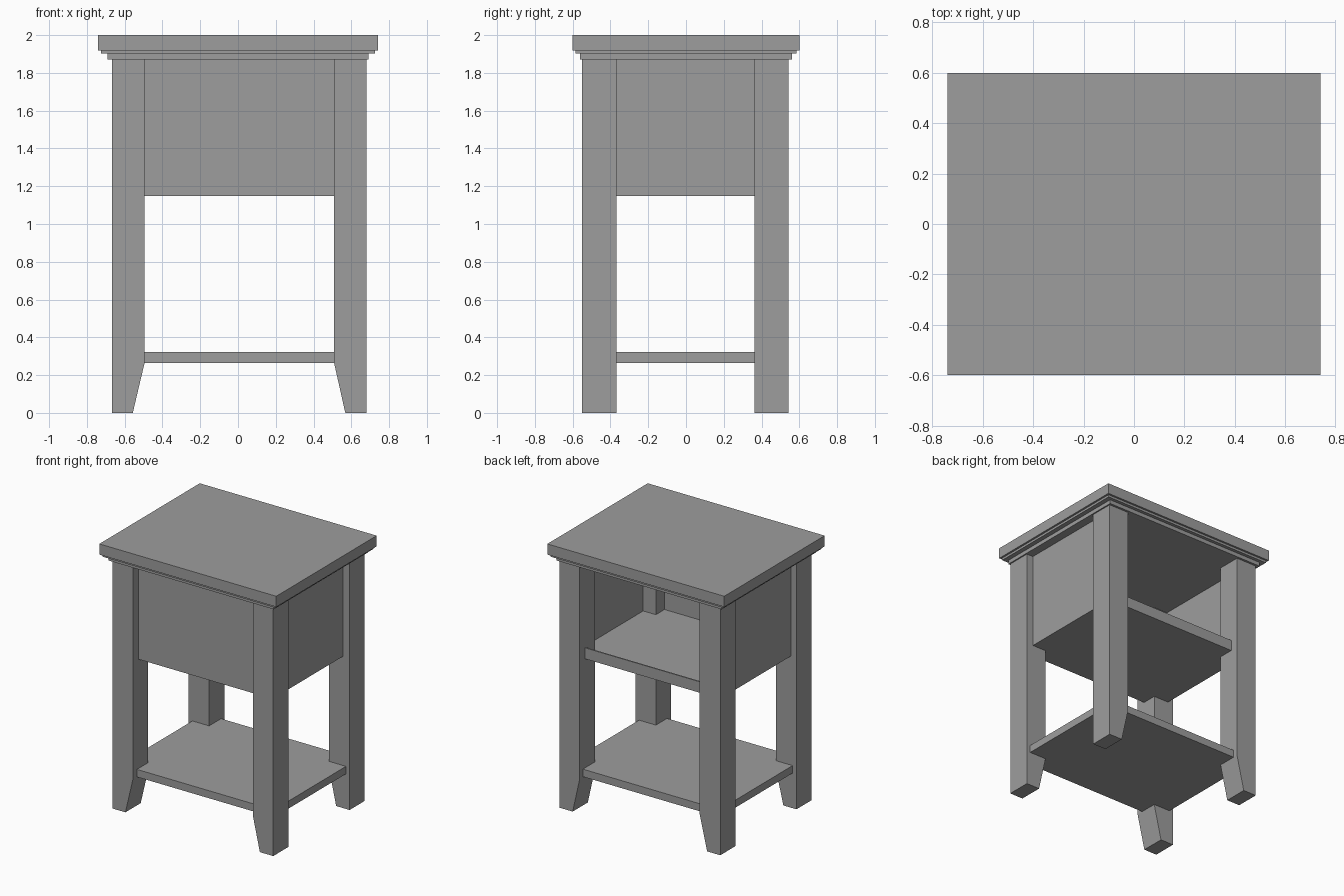
import bpy
import bmesh

if "Cube" in bpy.data.objects:
    bpy.data.objects.remove(bpy.data.objects["Cube"])

grey = bpy.data.materials.new("dark_grey")
grey.diffuse_color = (0.34, 0.34, 0.34, 1)
grey.use_nodes = True
grey.node_tree.nodes["Principled BSDF"].inputs["Base Color"].default_value = grey.diffuse_color


def box(name, x0, x1, y0, y1, z0, z1):
    """Axis-aligned box from its limits."""
    bm = bmesh.new()
    bmesh.ops.create_cube(bm, size=1)
    for v in bm.verts:
        v.co.x = x1 if v.co.x > 0 else x0
        v.co.y = y1 if v.co.y > 0 else y0
        v.co.z = z1 if v.co.z > 0 else z0
    return finish(name, bm)


def finish(name, bm):
    bmesh.ops.recalc_face_normals(bm, faces=bm.faces)
    me = bpy.data.meshes.new(name)
    bm.to_mesh(me)
    bm.free()
    me.materials.append(grey)
    ob = bpy.data.objects.new(name, me)
    bpy.context.collection.objects.link(ob)
    return ob


def leg(name, outer, inner, foot, y0, y1):
    """Square leg whose inner side tapers towards the foot."""
    profile = [(outer, 0), (foot, 0), (inner, 0.263), (inner, 1.872), (outer, 1.872)]
    bm = bmesh.new()
    face = bm.faces.new([bm.verts.new((x, y0, z)) for x, z in profile])
    ext = bmesh.ops.extrude_face_region(bm, geom=[face], use_keep_orig=True)
    for v in ext["geom"]:
        if isinstance(v, bmesh.types.BMVert):
            v.co.y = y1
    return finish(name, bm)


# Table top with two stepped mouldings below
for name, hx, hy, z0, z1 in [("table_top", 0.74, 0.60, 1.919, 2.0),
                             ("upper_moulding", 0.725, 0.585, 1.902, 1.919),
                             ("lower_moulding", 0.69, 0.56, 1.872, 1.902)]:
    box(name, -hx, hx, -hy, hy, z0, z1)

# Four legs
for depth, y0, y1 in [("front", -0.55, -0.367), ("back", 0.362, 0.543)]:
    leg(depth + "_left_leg", -0.667, -0.495, -0.557, y0, y1)
    leg(depth + "_right_leg", 0.68, 0.509, 0.568, y0, y1)

# Lower shelf, running into the legs
box("lower_shelf", -0.635, 0.65, -0.50, 0.505, 0.265, 0.322)

# Open-backed compartment: thin floor, thin walls and a low lip at the back
z0, z1 = 1.147, 1.872
box("compartment_floor", -0.62, 0.62, -0.475, 0.48, z0, z0 + 0.01)
box("back_lip", -0.52, 0.53, 0.47, 0.48, z0, 1.23)
box("front_panel", -0.52, 0.53, -0.48, -0.47, z0, z1)
box("left_panel", -0.622, -0.612, -0.39, 0.38, z0, z1)
box("right_panel", 0.615, 0.625, -0.39, 0.38, z0, z1)
